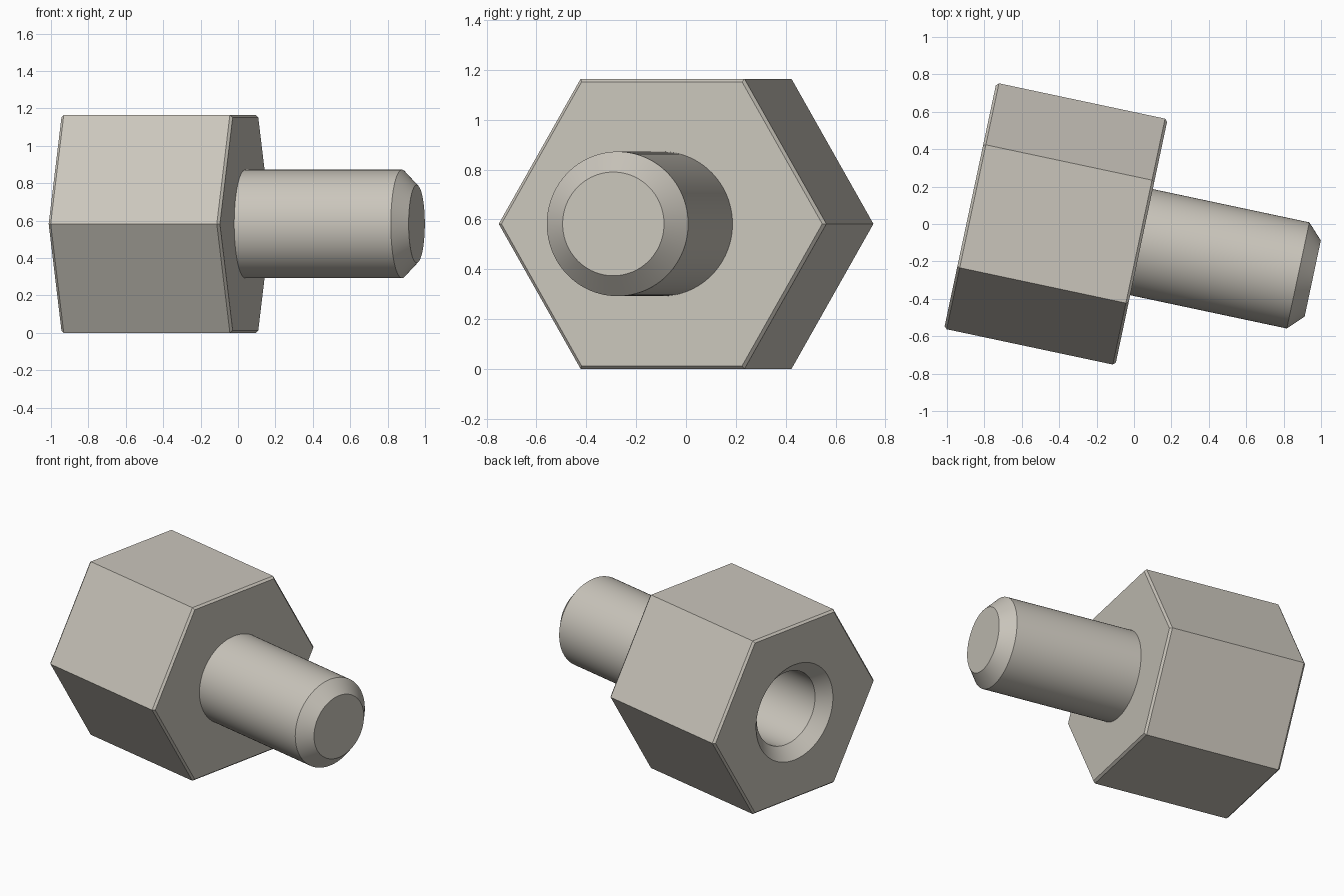
import bpy, bmesh, math

cube = bpy.data.objects.get("Cube")
if cube:
    bpy.data.objects.remove(cube, do_unlink=True)

steel = bpy.data.materials.new("warm grey metal")
steel.use_nodes = True
colour = (0.59, 0.56, 0.50, 1)
steel.diffuse_color = colour
steel.node_tree.nodes["Principled BSDF"].inputs["Base Color"].default_value = colour

LENGTH = 0.936                    # hex body and stud are equally long
HEX_R = 0.582 / math.cos(math.pi / 6)
BEVEL = 0.014


def turned(name, profile, sides):
    """Closed solid along local x from (position, radius) pairs."""
    bm = bmesh.new()
    rings = []
    for x, r in profile:
        rings.append([bm.verts.new((x, r * math.cos(2 * math.pi * i / sides),
                                    r * math.sin(2 * math.pi * i / sides)))
                      for i in range(sides)])
    for a, b in zip(rings, rings[1:]):
        for i in range(sides):
            j = (i + 1) % sides
            bm.faces.new((a[i], a[j], b[j], b[i]))
    bm.faces.new(rings[0])
    bm.faces.new(rings[-1])
    bmesh.ops.recalc_face_normals(bm, faces=bm.faces)
    mesh = bpy.data.meshes.new(name)
    bm.to_mesh(mesh)
    bm.free()
    mesh.materials.append(steel)
    obj = bpy.data.objects.new(name, mesh)
    bpy.context.collection.objects.link(obj)
    # Shared placement: axis lies flat, swung slightly towards the front
    obj.location = (0.04, -0.097, 0.582)
    obj.rotation_euler.z = math.radians(-12)
    return obj


def select(obj):
    bpy.ops.object.select_all(action='DESELECT')
    obj.select_set(True)
    bpy.context.view_layer.objects.active = obj


# Hexagonal body with finely bevelled ends
body = turned("hex_body", [(-LENGTH, HEX_R - BEVEL), (-LENGTH + BEVEL, HEX_R),
                           (-BEVEL, HEX_R), (0, HEX_R - BEVEL)], 6)

# Round stud with a chamfered tip
stud = turned("stud", [(-0.02, 0.29), (LENGTH - 0.08, 0.29), (LENGTH, 0.208)], 96)

# Countersunk blind bore in the back end
bore = turned("bore_cutter", [(-LENGTH - 0.02, 0.34), (-LENGTH + 0.077, 0.243),
                              (-0.26, 0.243), (-0.14, 0.01)], 96)
bore.hide_render = True
cut = body.modifiers.new("bore", 'BOOLEAN')
cut.operation = 'DIFFERENCE'
cut.solver = 'EXACT'
cut.object = bore
select(body)
bpy.ops.object.modifier_apply(modifier=cut.name)
bpy.data.objects.remove(bore, do_unlink=True)

for obj in (body, stud):
    select(obj)
    bpy.ops.object.shade_smooth_by_angle(angle=math.radians(20))
